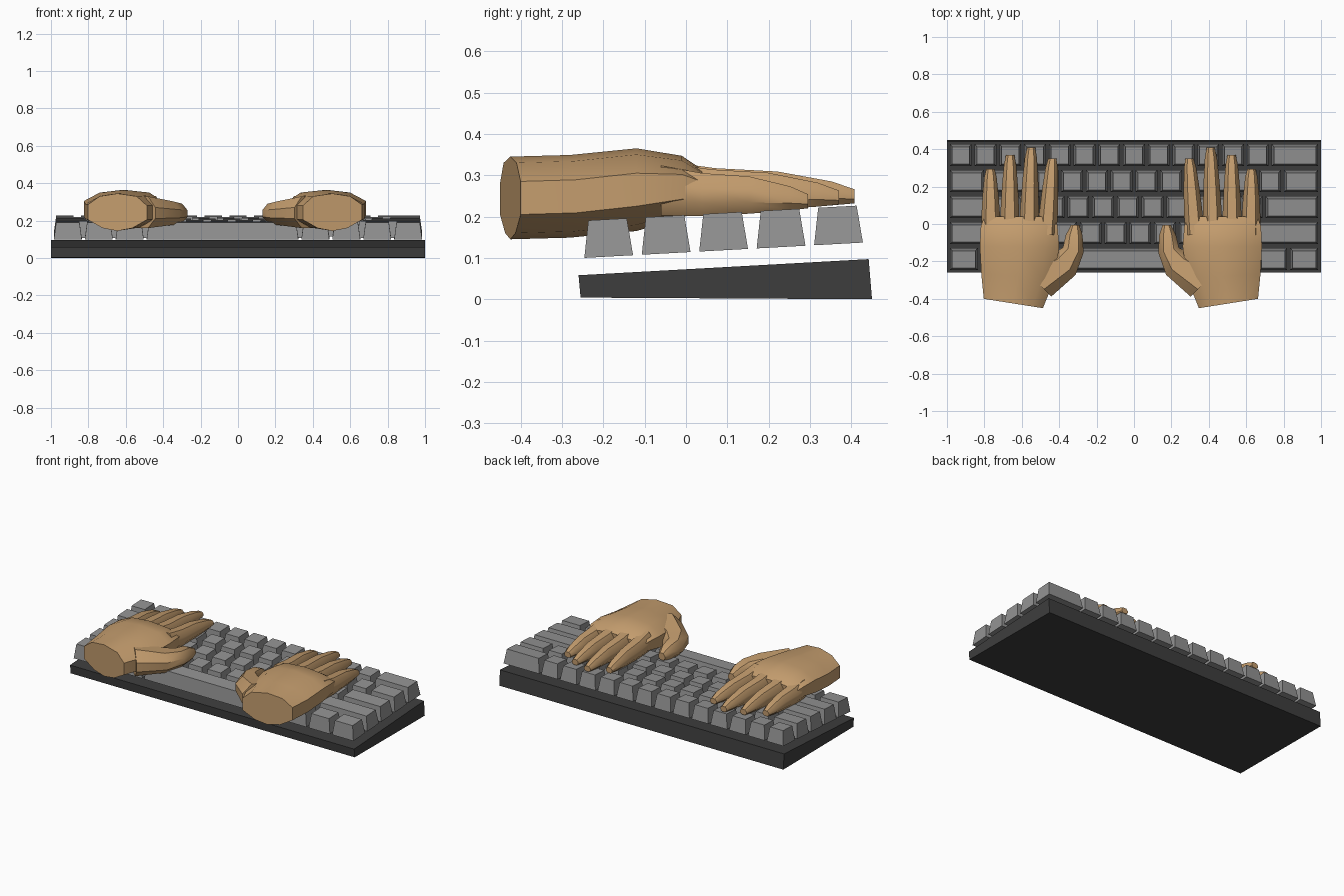
import bpy, bmesh, math

if "Cube" in bpy.data.objects:
    bpy.data.objects.remove(bpy.data.objects["Cube"])


def material(name, rgb):
    m = bpy.data.materials.new(name)
    m.diffuse_color = (*rgb, 1)
    m.use_nodes = True
    m.node_tree.nodes["Principled BSDF"].inputs["Base Color"].default_value = m.diffuse_color
    return m


SKIN = material("skin_tan", (0.55, 0.335, 0.155))
KEY = material("key_grey", (0.29, 0.29, 0.29))
CASE = material("case_dark_grey", (0.048, 0.048, 0.048))


def finish(bm, name, mat, smooth=None):
    bmesh.ops.recalc_face_normals(bm, faces=bm.faces[:])
    me = bpy.data.meshes.new(name)
    bm.to_mesh(me)
    bm.free()
    me.materials.append(mat)
    ob = bpy.data.objects.new(name, me)
    bpy.context.collection.objects.link(ob)
    if smooth:
        bpy.ops.object.select_all(action='DESELECT')
        ob.select_set(True)
        bpy.context.view_layer.objects.active = ob
        bpy.ops.object.shade_smooth_by_angle(angle=math.radians(smooth))
    return ob


def loft(bm, rings):
    """Skin a list of equal point rings and cap both ends."""
    vs = [[bm.verts.new(p) for p in r] for r in rings]
    n = len(vs[0])
    for a, b in zip(vs, vs[1:]):
        for i in range(n):
            j = (i + 1) % n
            bm.faces.new((a[i], a[j], b[j], b[i]))
    bm.faces.new(vs[0])
    bm.faces.new(vs[-1][::-1])


# Wedge-shaped case
profile = [(-0.255, 0.004), (0.45, 0.0), (0.442, 0.097), (-0.26, 0.058)]
bm = bmesh.new()
loft(bm, [[(x, y, z) for y, z in profile] for x in (-1, 1)])
finish(bm, "keyboard_case", CASE)

# Tapered keys, row by row from the front, widths in key units
SLOPE = 0.055
UNIT = 1.985 / 15
rows = [
    [1.25] * 3 + [6.25] + [1.25] * 4,
    [2.25] + [1] * 10 + [2.75],
    [1.75] + [1] * 11 + [2.25],
    [1.5] + [1] * 12 + [1.5],
    [1] * 13 + [2],
]
for r, widths in enumerate(rows):
    bm = bmesh.new()
    y0 = -0.246 + 0.139 * r
    x = -0.9925
    for w in widths:
        xa, xb = x + 0.008, x + w * UNIT - 0.008
        rings = []
        for inset, lift in ((0, 0), (0.0125, 0.09)):
            ya, yb = y0 + inset, y0 + 0.118 - inset
            rings.append([(px, py - 0.03 * lift, 0.1 + lift + SLOPE * (py + 0.246))
                          for px, py in ((xa + inset, ya), (xb - inset, ya),
                                         (xb - inset, yb), (xa + inset, yb))])
        loft(bm, rings)
        x += w * UNIT
    finish(bm, f"key_row_{r + 1}", KEY)

# Hand cross-sections
PALM = [(1, .35), (.65, .85), (0, 1), (-.6, .85), (-1, .4),
        (-1, -.4), (-.5, -.85), (0, -1), (.5, -.85), (1, -.4)]
DIGIT = [(1, .3), (.5, 1), (-.5, 1), (-1, .3), (-1, -.4), (-.5, -1), (.5, -1), (1, -.4)]


def ring(shape, x, y, z, hw, hh, yaw=0):
    c, s = math.cos(math.radians(yaw)), math.sin(math.radians(yaw))
    return [(x + a * hw * c, y + a * hw * s, z + b * hh) for a, b in shape]


palm = [(-.645, -.425, .245, .16, .1, -9), (-.62, -.28, .249, .197, .1, -4),
        (-.612, -.12, .265, .212, .1), (-.614, -.01, .272, .205, .075),
        (-.614, .04, .265, .185, .048)]
thumb = [(-.52, -.31, .245, .11, .085, -45), (-.375, -.215, .24, .085, .062, -42),
         (-.325, -.14, .24, .057, .05, -14), (-.32, -.06, .238, .045, .042),
         (-.315, -.005, .232, .022, .022)]
# Each finger: base x, tip x, tip y, height offset
fingers = [(-.765, -.768, .295, -.012), (-.665, -.662, .37, -.003),
           (-.562, -.55, .408, 0), (-.465, -.437, .35, -.002)]
# Along a finger: fraction, centre z, half width, half height
joints = [(0, .275, .05, .06), (.28, .265, .05, .052), (.6, .264, .043, .045),
          (.88, .256, .033, .029), (1, .249, .022, .017)]

for name, mirror in (("left_hand", False), ("right_hand", True)):
    bm = bmesh.new()
    loft(bm, [ring(PALM, *p) for p in palm])
    loft(bm, [ring(DIGIT, *p) for p in thumb])
    for bx, tx, ty, dz in fingers:
        loft(bm, [ring(DIGIT, bx + (tx - bx) * t, -.06 + (ty + .06) * t, z + dz, hw, hh)
                  for t, z, hw, hh in joints])
    if mirror:
        for v in bm.verts:
            v.co.x = -0.14 - v.co.x
    finish(bm, name, SKIN, 40)
